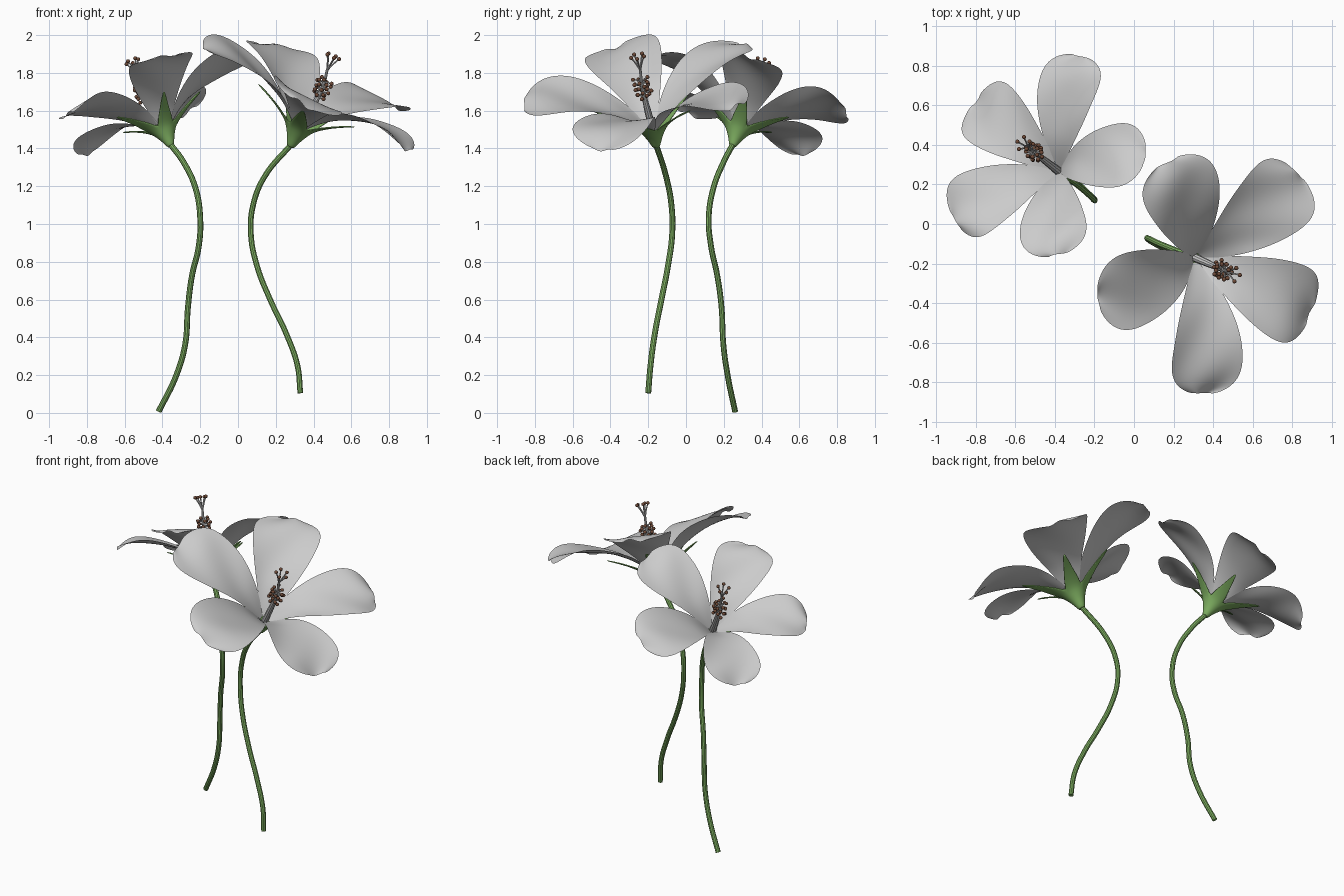
import bpy, bmesh, random
from math import sin, cos, radians, pi
from mathutils import Matrix, Vector

if "Cube" in bpy.data.objects:
    bpy.data.objects.remove(bpy.data.objects["Cube"])

random.seed(4)


def material(name, rgb):
    m = bpy.data.materials.new(name)
    m.diffuse_color = (*rgb, 1)
    m.use_nodes = True
    m.node_tree.nodes["Principled BSDF"].inputs["Base Color"].default_value = m.diffuse_color
    return m


GREEN = material("leaf_green", (0.21, 0.43, 0.12))
BROWN = material("anther_brown", (0.16, 0.07, 0.04))


def finish(bm, name, M, mat=None, subsurf=0, thick=0):
    bmesh.ops.remove_doubles(bm, verts=bm.verts, dist=0.0005)
    bmesh.ops.recalc_face_normals(bm, faces=bm.faces)
    me = bpy.data.meshes.new(name)
    bm.to_mesh(me)
    bm.free()
    me.transform(M)
    for p in me.polygons:
        p.use_smooth = True
    ob = bpy.data.objects.new(name, me)
    bpy.context.collection.objects.link(ob)
    if mat:
        me.materials.append(mat)
    if thick:
        mod = ob.modifiers.new("thickness", 'SOLIDIFY')
        mod.thickness = thick
        mod.offset = 0
    if subsurf:
        mod = ob.modifiers.new("smooth", 'SUBSURF')
        mod.levels = mod.render_levels = subsurf
    return ob


def grid(bm, rows):
    vs = [[bm.verts.new(p) for p in row] for row in rows]
    for a, b in zip(vs, vs[1:]):
        for i in range(len(a) - 1):
            bm.faces.new((a[i], b[i], b[i + 1], a[i + 1]))


def tubes(name, paths, M, depth, mat=None):
    """Round smooth tubes along paths of (x, y, z[, radius factor])."""
    cu = bpy.data.curves.new(name, 'CURVE')
    cu.dimensions = '3D'
    cu.bevel_depth = depth
    cu.bevel_resolution = 3
    cu.resolution_u = 6
    cu.use_fill_caps = True
    for path in paths:
        sp = cu.splines.new('BEZIER')
        sp.bezier_points.add(len(path) - 1)
        for bp, p in zip(sp.bezier_points, path):
            bp.co = M @ Vector(p[:3])
            bp.radius = p[3] if len(p) > 3 else 1
            bp.handle_left_type = bp.handle_right_type = 'AUTO'
    if mat:
        cu.materials.append(mat)
    ob = bpy.data.objects.new(name, cu)
    bpy.context.collection.objects.link(ob)
    bpy.ops.object.select_all(action='DESELECT')
    ob.select_set(True)
    bpy.context.view_layer.objects.active = ob
    bpy.ops.object.convert(target='MESH')
    bpy.ops.object.shade_smooth_by_angle()


# Petal rows: distance from axis, height, half width
PETAL = [(.022, .085, .022), (.08, .148, .064), (.15, .207, .104), (.22, .247, .136),
         (.30, .284, .168), (.40, .32, .194), (.50, .345, .207),
         (.58, .35, .194), (.64, .34, .145), (.67, .33, .075)]
# Calyx rows: distance from axis, height, half width (0 = closed cup)
CALYX = [(.016, -.02, 0), (.034, .03, 0), (.06, .075, 0), (.08, .105, 0),
         (.12, .138, .05), (.17, .172, .032), (.23, .206, .022), (.30, .238, .005)]
# Per petal: direction, length factor, extra droop at the tip
PETALS = [(-71, .97, 0), (-2, .93, .075), (71, .95, .015), (142, .93, -.02), (216, .97, .01)]
ANGLES = [p[0] for p in PETALS]


def petals(name, M):
    bm = bmesh.new()
    for k, (ang, length, droop) in enumerate(PETALS):
        R = Matrix.Rotation(radians(ang), 4, 'Z')
        rows = []
        for r, h, w in PETAL:
            row = []
            t = r / .67
            for j in range(9):
                s = j / 4 - 1
                y = s * w
                cup = .03 * s * s * sin(pi * t)
                twist = -.13 * y * t
                ripple = .011 * t * sin(14 * r + 3.6 * s + 2 * k)
                row.append(R @ Vector((r * (1 - t * (1 - length)), y,
                                       h + cup + twist + ripple - droop * t * t)))
            rows.append(row)
        grid(bm, rows)
    finish(bm, name, M, subsurf=2)


def calyx(name, M):
    bm = bmesh.new()
    for i, ang in enumerate(ANGLES):
        nxt = (ANGLES + [ANGLES[0] + 360])[i + 1]
        prv = ([ANGLES[-1] - 360] + ANGLES)[i]
        rows = []
        for r, h, w in CALYX:
            row = []
            for j in range(7):
                s = j / 3 - 1
                full = radians((nxt - ang if s > 0 else ang - prv) / 2)
                a = radians(ang) + s * (min(full, w / r) if w else full)
                row.append((r * cos(a), r * sin(a), h))
            rows.append(row)
        grid(bm, rows)
    finish(bm, name, M, GREEN, subsurf=1, thick=.008)


def style(label, M, k):
    S = M @ Matrix.Scale(k, 4)
    tubes(label + "_style", [[(0, 0, .05, 1.2), (.022, 0, .2, 1), (.034, 0, .33, .65),
                              (.03, 0, .39, .45), (.02, 0, .44, .4)]], S, .018)
    fil, tips = [], []
    # Stamens around the column
    for i in range(24):
        a = i * 2.4
        h = .285 + .1 * i / 23
        n = Vector((cos(a), sin(a), .2))
        p = Vector((.033, 0, h))
        q = p + n * random.uniform(.03, .045)
        fil.append([p, q])
        tips.append(q)
    # Five stigma branches
    for i in range(5):
        a = i * 2 * pi / 5 + .3
        p = Vector((.02, 0, .435))
        q = p + Vector((.036 * cos(a), .036 * sin(a), .085))
        fil.append([p, p.lerp(q, .5) + Vector((0, 0, .006)), q])
        tips.append(q)
    tubes(label + "_filaments", fil, S, .004)
    bm = bmesh.new()
    for q in tips:
        bmesh.ops.create_icosphere(bm, subdivisions=2, radius=.011,
                                   matrix=Matrix.Translation(q))
    finish(bm, label + "_anthers", S, BROWN)


def flower(label, base, azimuth, tilt, size, style_size, stem):
    M = (Matrix.Translation(base) @ Matrix.Rotation(radians(azimuth), 4, 'Z')
         @ Matrix.Rotation(radians(tilt), 4, 'Y') @ Matrix.Scale(size, 4))
    petals(label + "_petals", M)
    calyx(label + "_calyx", M)
    style(label, M, style_size)
    tubes(label + "_stem", [stem + [base]], Matrix(), .0155, GREEN)


# Right, larger flower
flower("right_flower", (.285, -.16, 1.425), -23.7, 25, 1, 1,
       [(.33, -.20, .105), (.315, -.188, .25), (.255, -.165, .42), (.17, -.13, .6),
        (.10, -.095, .78), (.068, -.073, .95), (.08, -.077, 1.1), (.14, -.105, 1.25)])
# Left, smaller flower
flower("left_flower", (-.36, .25, 1.425), 142, 28, .86, 1.13,
       [(-.42, .26, .008), (-.33, .222, .19), (-.28, .198, .36), (-.265, .188, .56),
        (-.243, .165, .73), (-.208, .133, .88), (-.20, .12, 1.03), (-.225, .145, 1.19),
        (-.29, .2, 1.33)])
